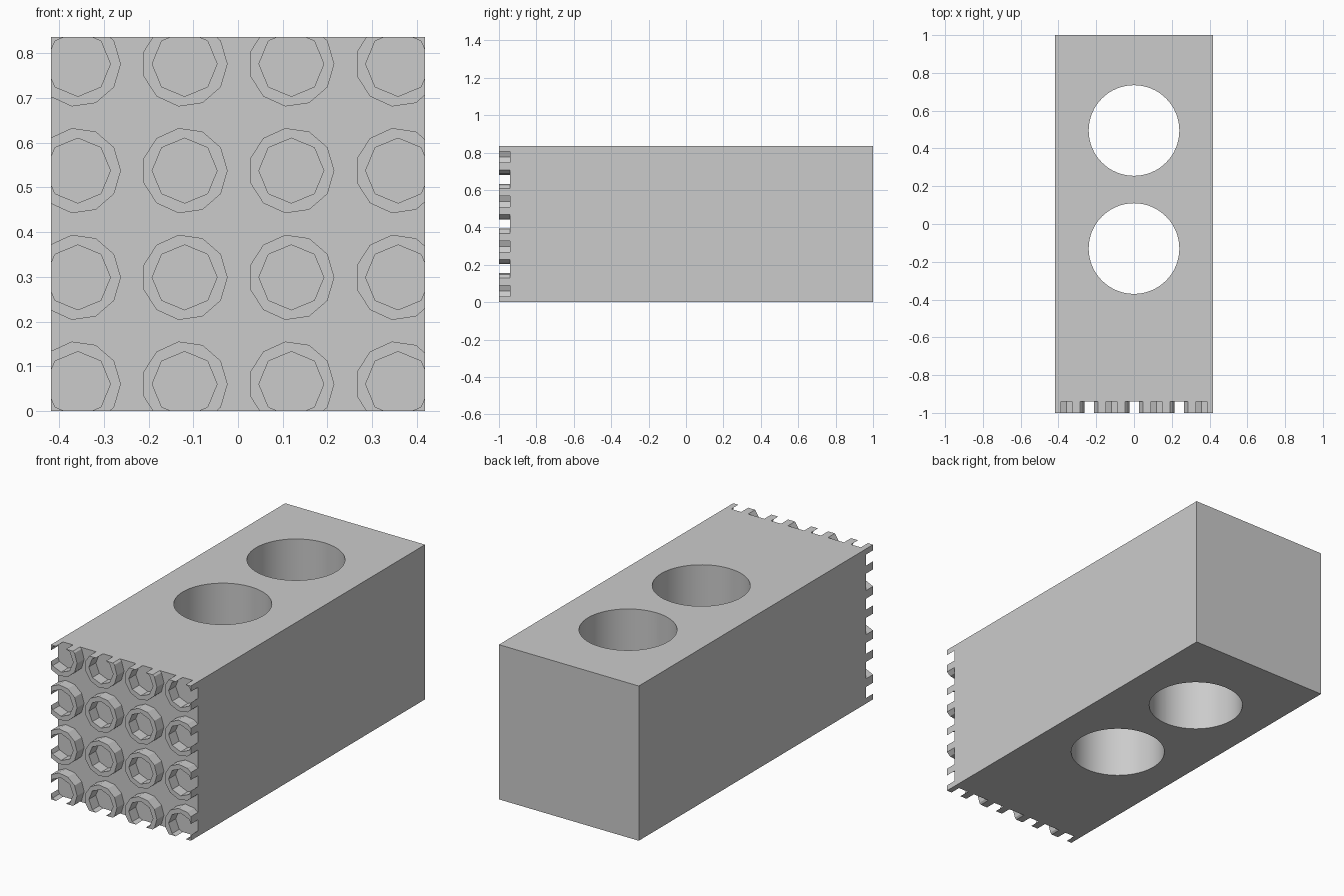
import bpy
import bmesh
import math
from mathutils import Vector

HALF = 0.418          # half of the square end
FRONT, FACE, BACK = -1.0, -0.94, 1.0
PITCH = 0.2385        # spacing of the studs

default = bpy.data.objects.get("Cube")
if default:
    bpy.data.objects.remove(default, do_unlink=True)

grey = bpy.data.materials.new("plain grey")
grey.use_nodes = True
colour = (0.6, 0.6, 0.6, 1.0)
grey.diffuse_color = colour
grey.node_tree.nodes["Principled BSDF"].inputs["Base Color"].default_value = colour


def make(name, bm):
    """Turn a bmesh into a grey object."""
    bmesh.ops.recalc_face_normals(bm, faces=bm.faces)
    mesh = bpy.data.meshes.new(name)
    bm.to_mesh(mesh)
    bm.free()
    mesh.materials.append(grey)
    obj = bpy.data.objects.new(name, mesh)
    bpy.context.collection.objects.link(obj)
    return obj


def prism(bm, centre, u, v, radius, sides, depth):
    """Regular prism with its first corner along u, extruded by depth."""
    verts = []
    for i in range(sides):
        a = math.tau * i / sides
        verts.append(bm.verts.new(centre + radius * (math.cos(a) * u + math.sin(a) * v)))
    face = bm.faces.new(verts)
    ext = bmesh.ops.extrude_face_region(bm, geom=[face], use_keep_orig=True)
    top = [g for g in ext["geom"] if isinstance(g, bmesh.types.BMVert)]
    bmesh.ops.translate(bm, verts=top, vec=depth)


def box(name, y0, y1):
    bm = bmesh.new()
    bmesh.ops.create_cube(bm, size=1)
    for vert in bm.verts:
        vert.co = (vert.co.x * 2 * HALF, y0 + (vert.co.y + 0.5) * (y1 - y0),
                   (vert.co.z + 0.5) * 2 * HALF)
    return make(name, bm)


def carve(obj, cutter, operation):
    """Apply a boolean and discard the cutter."""
    cutter.hide_render = True
    mod = obj.modifiers.new("carve", 'BOOLEAN')
    mod.operation = operation
    mod.solver = 'EXACT'
    mod.object = cutter
    bpy.context.view_layer.objects.active = obj
    bpy.ops.object.modifier_apply(modifier=mod.name)
    bpy.data.objects.remove(cutter, do_unlink=True)


X, Y, Z = Vector((1, 0, 0)), Vector((0, 1, 0)), Vector((0, 0, 1))

# Block with two round shafts from top to bottom
block = box("block", FACE, BACK)
bm = bmesh.new()
for y in (-0.13, 0.495):
    prism(bm, Vector((0, y, -0.2)), X, Y, 0.24, 64, Z * 1.3)
carve(block, make("shaft_cutter", bm), 'DIFFERENCE')

# Four by four hollow studs on the front, trimmed flush with the block sides
centres = [(i - 1.5) * PITCH for i in range(4)]


def stud_grid(name, radius, sides, start, depth):
    grid = bmesh.new()
    for x in centres:
        for z in centres:
            prism(grid, Vector((x, start, HALF + z)), X, Z, radius, sides, Y * depth)
    return make(name, grid)


studs = stud_grid("front_studs", 0.096, 11, FRONT, FACE - FRONT)
carve(studs, stud_grid("bore_cutter", 0.0725, 8, FRONT - 0.1, 0.3), 'DIFFERENCE')
carve(studs, box("trim_box", FRONT - 0.1, FACE + 0.1), 'INTERSECT')

# Smooth shaft walls, crisp corners
bpy.ops.object.select_all(action='DESELECT')
block.select_set(True)
bpy.context.view_layer.objects.active = block
bpy.ops.object.shade_smooth_by_angle(angle=math.radians(30))
